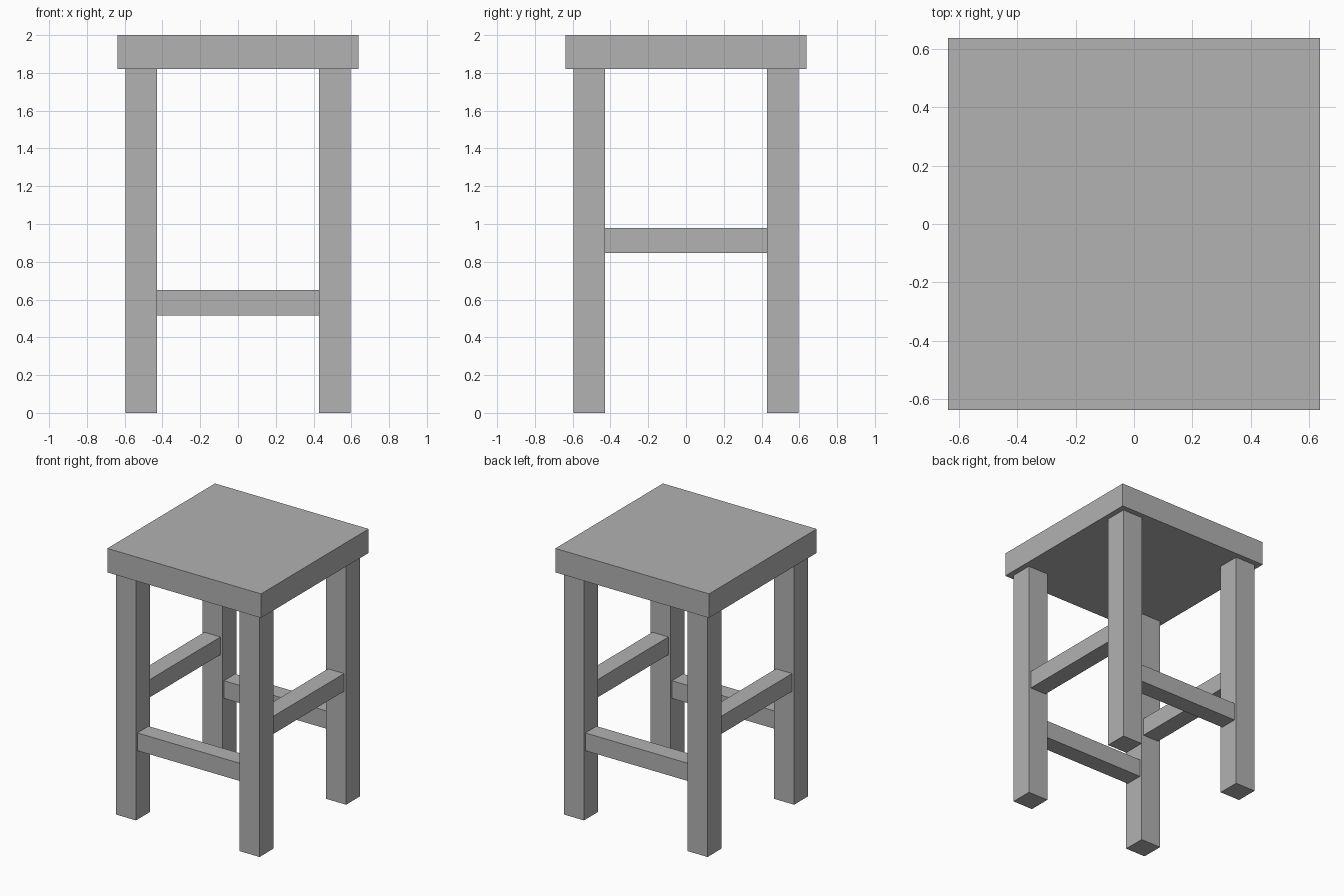
import bpy

default_cube = bpy.data.objects.get("Cube")
if default_cube:
    bpy.data.objects.remove(default_cube, do_unlink=True)

# One plain grey for the whole stool
GREY = (0.445, 0.445, 0.445, 1.0)
grey = bpy.data.materials.new("plain grey")
grey.use_nodes = True
grey.diffuse_color = GREY
grey.node_tree.nodes["Principled BSDF"].inputs["Base Color"].default_value = GREY

HEIGHT = 2.0
SEAT_WIDTH, SEAT_THICK = 1.275, 0.18
LEG_WIDTH, LEG_CENTRE = 0.167, 0.513
RAIL_WIDTH = 0.133
LOW_RAIL_Z, HIGH_RAIL_Z = 0.583, 0.913


def box(name, centre, size):
    bpy.ops.mesh.primitive_cube_add(size=1, location=centre)
    part = bpy.context.object
    part.name = name
    part.scale = size
    bpy.ops.object.transform_apply(location=False, rotation=False, scale=True)
    part.data.materials.append(grey)
    return part


# Seat slab
box("seat", (0, 0, HEIGHT - SEAT_THICK / 2), (SEAT_WIDTH, SEAT_WIDTH, SEAT_THICK))

# Four square legs under the seat
leg_height = HEIGHT - SEAT_THICK
for y_side, y_name in ((-1, "front"), (1, "back")):
    for x_side, x_name in ((1, "left"), (-1, "right")):
        box(f"{y_name}_{x_name}_leg",
            (x_side * LEG_CENTRE, y_side * LEG_CENTRE, leg_height / 2),
            (LEG_WIDTH, LEG_WIDTH, leg_height))

# Rails between the legs: low at front and back, high at the sides
rail_length = 2 * LEG_CENTRE - LEG_WIDTH
for side, y_name, x_name in ((-1, "front", "right"), (1, "back", "left")):
    box(f"{y_name}_rail", (0, side * LEG_CENTRE, LOW_RAIL_Z),
        (rail_length, RAIL_WIDTH, RAIL_WIDTH))
    box(f"{x_name}_rail", (side * LEG_CENTRE, 0, HIGH_RAIL_Z),
        (RAIL_WIDTH, rail_length, RAIL_WIDTH))
